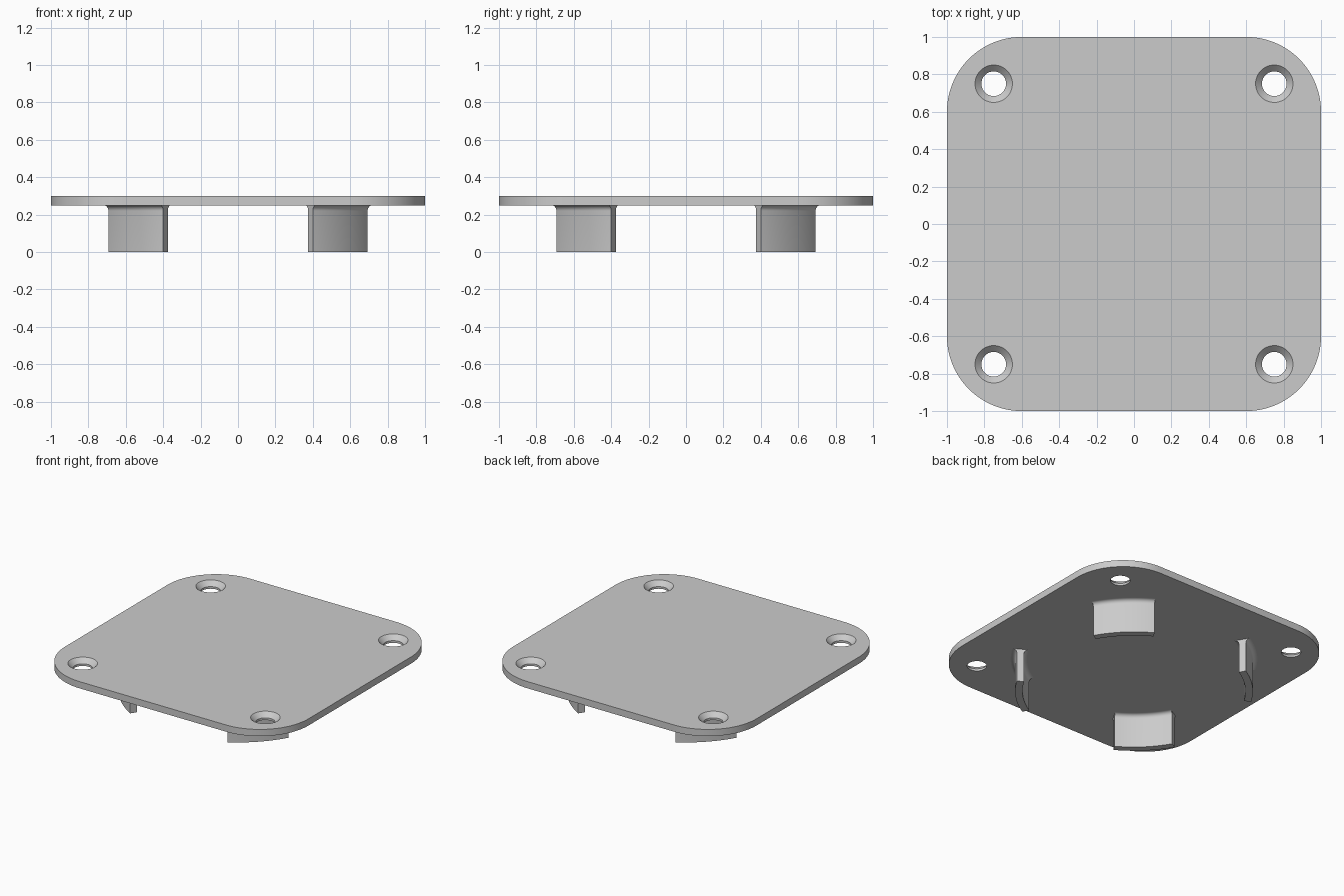
import bpy, bmesh
from math import sin, cos, radians, pi

cube = bpy.data.objects.get("Cube")
if cube:
    bpy.data.objects.remove(cube, do_unlink=True)

TOP, UNDER = 0.30, 0.25          # plate faces
CORNER = 0.40                    # plate corner radius
HOLE = 0.75                      # hole offset from the centre
FILLET = 0.03

grey = bpy.data.materials.new("light grey")
grey.use_nodes = True
colour = (0.6, 0.6, 0.6, 1)
grey.diffuse_color = colour
grey.node_tree.nodes["Principled BSDF"].inputs["Base Color"].default_value = colour


def make_object(name, bm):
    bmesh.ops.recalc_face_normals(bm, faces=bm.faces)
    mesh = bpy.data.meshes.new(name)
    bm.to_mesh(mesh)
    bm.free()
    mesh.materials.append(grey)
    obj = bpy.data.objects.new(name, mesh)
    bpy.context.collection.objects.link(obj)
    return obj


def activate(obj):
    bpy.ops.object.select_all(action="DESELECT")
    obj.select_set(True)
    bpy.context.view_layer.objects.active = obj


def smooth(obj):
    activate(obj)
    bpy.ops.object.shade_smooth_by_angle(angle=radians(30))


def sweep(bm, profile, start, end, steps):
    """Sweep a closed (radius, z) profile around the z axis, with flat ends."""
    rings = []
    for i in range(steps + 1):
        a = start + (end - start) * i / steps
        rings.append([bm.verts.new((r * cos(a), r * sin(a), z)) for r, z in profile])
    n = len(profile)
    for a, b in zip(rings, rings[1:]):
        for k in range(n):
            bm.faces.new((a[k], a[(k + 1) % n], b[(k + 1) % n], b[k]))
    bm.faces.new(rings[0])
    bm.faces.new(rings[-1])


# Plate: rounded square, extruded
bm = bmesh.new()
outline = []
for q in range(4):
    for i in range(25):
        a = (q + i / 24) * pi / 2
        sx = 1 if q in (0, 3) else -1
        sy = 1 if q in (0, 1) else -1
        outline.append(bm.verts.new((sx * (1 - CORNER) + CORNER * cos(a),
                                     sy * (1 - CORNER) + CORNER * sin(a), UNDER)))
base = bm.faces.new(outline)
raised = bmesh.ops.extrude_face_region(bm, geom=[base])["geom"]
bmesh.ops.translate(bm, vec=(0, 0, TOP - UNDER),
                    verts=[v for v in raised if isinstance(v, bmesh.types.BMVert)])
plate = make_object("plate", bm)

# Countersunk screw holes
bm = bmesh.new()
sides = 48
for cx in (-HOLE, HOLE):
    for cy in (-HOLE, HOLE):
        rings = []
        for r, z in ((0.066, 0.2), (0.066, 0.266), (0.11, 0.31)):
            rings.append([bm.verts.new((cx + r * cos(2 * pi * i / sides),
                                        cy + r * sin(2 * pi * i / sides), z))
                          for i in range(sides)])
        for a, b in zip(rings, rings[1:]):
            for i in range(sides):
                j = (i + 1) % sides
                bm.faces.new((a[i], a[j], b[j], b[i]))
        bm.faces.new(rings[0])
        bm.faces.new(rings[-1])
cutter = make_object("hole_cutter", bm)
cutter.hide_render = True
cut = plate.modifiers.new("holes", "BOOLEAN")
cut.operation = "DIFFERENCE"
cut.solver = "EXACT"
cut.object = cutter
activate(plate)
bpy.ops.object.modifier_apply(modifier=cut.name)
bpy.data.objects.remove(cutter, do_unlink=True)
smooth(plate)

# Curved locating tabs: a thin wall with a fillet on both sides at the plate
INNER, OUTER = 0.75, 0.80
arc = [(FILLET * (1 - cos(i * pi / 16)), FILLET * sin(i * pi / 16)) for i in range(9)]
profile = [(INNER, 0), (OUTER, 0)]
profile += [(OUTER + dr, UNDER - FILLET + dz) for dr, dz in arc]
profile += [(OUTER + FILLET, UNDER + 0.01), (INNER - FILLET, UNDER + 0.01)]
profile += [(INNER - dr, UNDER - FILLET + dz) for dr, dz in reversed(arc)]
names = ("back_left", "back_right", "front_right", "front_left")
for q, name in enumerate(names):
    bm = bmesh.new()
    sweep(bm, profile, radians(30 + 90 * q), radians(60 + 90 * q), 16)
    smooth(make_object(name + "_tab", bm))
